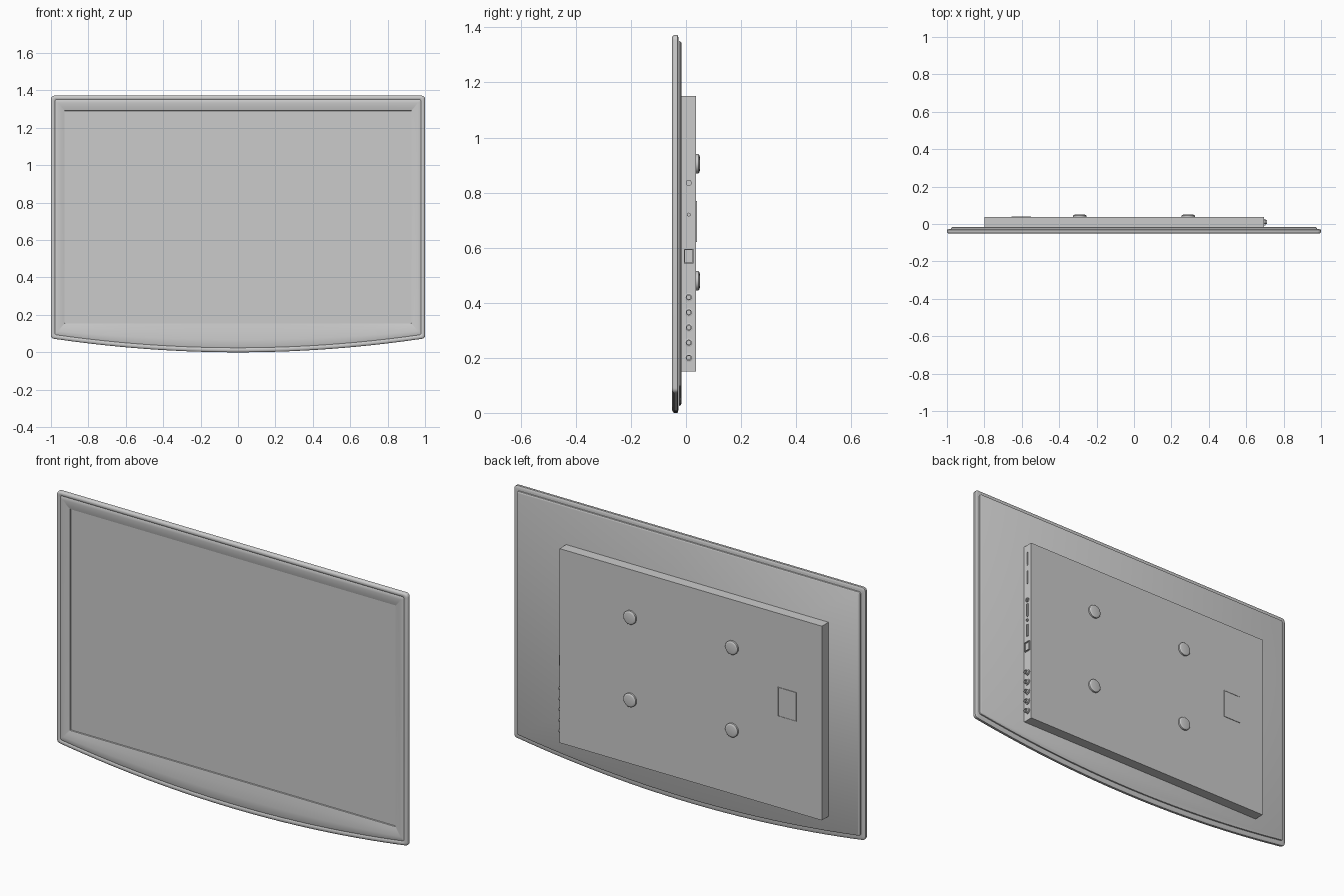
import bpy, bmesh, math
from mathutils import Matrix, Vector

if "Cube" in bpy.data.objects:
    bpy.data.objects.remove(bpy.data.objects["Cube"])

SIDE_X = 0.695          # connector side of the rear housing
MID_Y = 0.01            # centre line of the connectors


def finish(bm, name, angle=35):
    bmesh.ops.recalc_face_normals(bm, faces=bm.faces)
    me = bpy.data.meshes.new(name)
    bm.to_mesh(me)
    bm.free()
    ob = bpy.data.objects.new(name, me)
    bpy.context.collection.objects.link(ob)
    bpy.ops.object.select_all(action='DESELECT')
    ob.select_set(True)
    bpy.context.view_layer.objects.active = ob
    bpy.ops.object.shade_smooth_by_angle(angle=math.radians(angle))
    return ob


def outline(y, x, top, corner, mid, r):
    """Rounded rectangle whose bottom edge sags from corner to mid."""
    pts = []
    for cx, cz, a0 in ((x - r, corner + r, -90), (x - r, top - r, 0),
                       (r - x, top - r, 90), (r - x, corner + r, 180)):
        for i in range(5):
            a = math.radians(a0 + i * 22.5)
            pts.append(Vector((cx + r * math.cos(a), y, cz + r * math.sin(a))))
    n = 28
    for i in range(1, n):
        t = -1 + 2 * i / n
        pts.append(Vector((t * (x - r), y, mid + (corner - mid) * t * t)))
    return pts


def inset(y, d):
    return outline(y, 1 - d, 1.372 - d, 0.072 + d, d * 1.15, max(0.018 - d * 0.4, 0.003))


def loft(name, loops, cap_first=True, cap_last=True):
    bm = bmesh.new()
    rings = [[bm.verts.new(p) for p in loop] for loop in loops]
    for a, b in zip(rings, rings[1:]):
        for i in range(len(a)):
            j = (i + 1) % len(a)
            bm.faces.new((a[i], a[j], b[j], b[i]))
    if cap_first:
        bm.faces.new(rings[0])
    if cap_last:
        bm.faces.new(rings[-1])
    return finish(bm, name)


def box(name, lo, hi, recess=None, rim=0.0, depth=0.0):
    """Box; the face pointing along recess gets a sunken centre."""
    bm = bmesh.new()
    lo, hi = Vector(lo), Vector(hi)
    bmesh.ops.create_cube(bm, size=1)
    for v in bm.verts:
        v.co = Vector(((lo[i] + hi[i]) / 2 + v.co[i] * (hi[i] - lo[i]) for i in range(3)))
    if recess:
        d = Vector(recess)
        bm.normal_update()
        f = max(bm.faces, key=lambda g: g.normal.dot(d))
        bmesh.ops.inset_region(bm, faces=[f], thickness=rim)
        ext = bmesh.ops.extrude_discrete_faces(bm, faces=[f])
        for v in ext['faces'][0].verts:
            v.co -= d * depth
    return finish(bm, name)


def lathe(name, profile, origin, direction, n=24):
    """Profile of (radius, height) turned about direction."""
    rot = Vector((0, 0, 1)).rotation_difference(Vector(direction)).to_matrix().to_4x4()
    m = Matrix.Translation(origin) @ rot
    loops = [[m @ Vector((r * math.cos(2 * math.pi * i / n), r * math.sin(2 * math.pi * i / n), h))
              for i in range(n)] for r, h in profile]
    return loft(name, loops)


# Bezel: outer lip, thin groove, then a soft slope down to the screen
loft("bezel", [
    inset(-0.027, 0.012), inset(-0.029, 0.003), inset(-0.031, 0.0), inset(-0.043, 0.0),
    inset(-0.047, 0.002), inset(-0.050, 0.007), inset(-0.0505, 0.013), inset(-0.049, 0.018),
    inset(-0.047, 0.021), inset(-0.049, 0.025),
    outline(-0.0495, 0.962, 1.334, 0.112, 0.068, 0.004),
    outline(-0.047, 0.945, 1.312, 0.134, 0.112, 0.003),
    outline(-0.042, 0.928, 1.293, 0.153, 0.153, 0.002),
    outline(-0.036, 0.926, 1.291, 0.155, 0.155, 0.002)], cap_last=False)

# Screen panel
box("screen", (-0.927, -0.037, 0.154), (0.927, -0.030, 1.292))

# Rear cover behind the bezel
loft("rear_cover", [inset(-0.026, 0.022), inset(-0.020, 0.023), inset(-0.017, 0.028)],
     cap_first=False)

# Rear electronics housing
box("rear_housing", (-0.80, -0.018, 0.15), (SIDE_X, 0.037, 1.15))

# Wall mount bosses
for x in (-0.29, 0.29):
    for z in (0.48, 0.905):
        lathe("mount_boss", [(0.035, 0), (0.035, 0.009), (0.032, 0.012), (0.026, 0.0135)],
              (x, 0.0365, z), (0, 1, 0), 24)

# Power inlet
box("power_inlet", (-0.655, 0.035, 0.62), (-0.55, 0.040, 0.77), (0, 1, 0), 0.004, 0.002)

# Round audio and video jacks
for i in range(5):
    lathe("round_jack", [(0.016, 0), (0.016, 0.005), (0.011, 0.006), (0.011, 0.018),
                         (0.007, 0.018), (0.007, 0.006)],
          (SIDE_X - 0.001, MID_Y, 0.20 + i * 0.055), (1, 0, 0), 16)

# Small jacks
for z, r in ((0.72, 0.007), (0.835, 0.011)):
    lathe("small_jack", [(r, 0), (r, 0.008), (r * 0.55, 0.008), (r * 0.55, 0.003)],
          (SIDE_X - 0.001, MID_Y, z), (1, 0, 0), 16)

# Square network port
box("network_port", (SIDE_X - 0.001, MID_Y - 0.018, 0.543), (SIDE_X + 0.008, MID_Y + 0.018, 0.595),
    (1, 0, 0), 0.005, 0.007)

# Long slot connectors
for z, half, w in ((0.662, 0.033, 0.005), (0.777, 0.036, 0.005),
                   (0.965, 0.036, 0.003), (1.07, 0.036, 0.003)):
    box("slot_connector", (SIDE_X - 0.001, MID_Y - w, z - half), (SIDE_X + 0.004, MID_Y + w, z + half),
        (1, 0, 0), 0.0015, 0.003)
